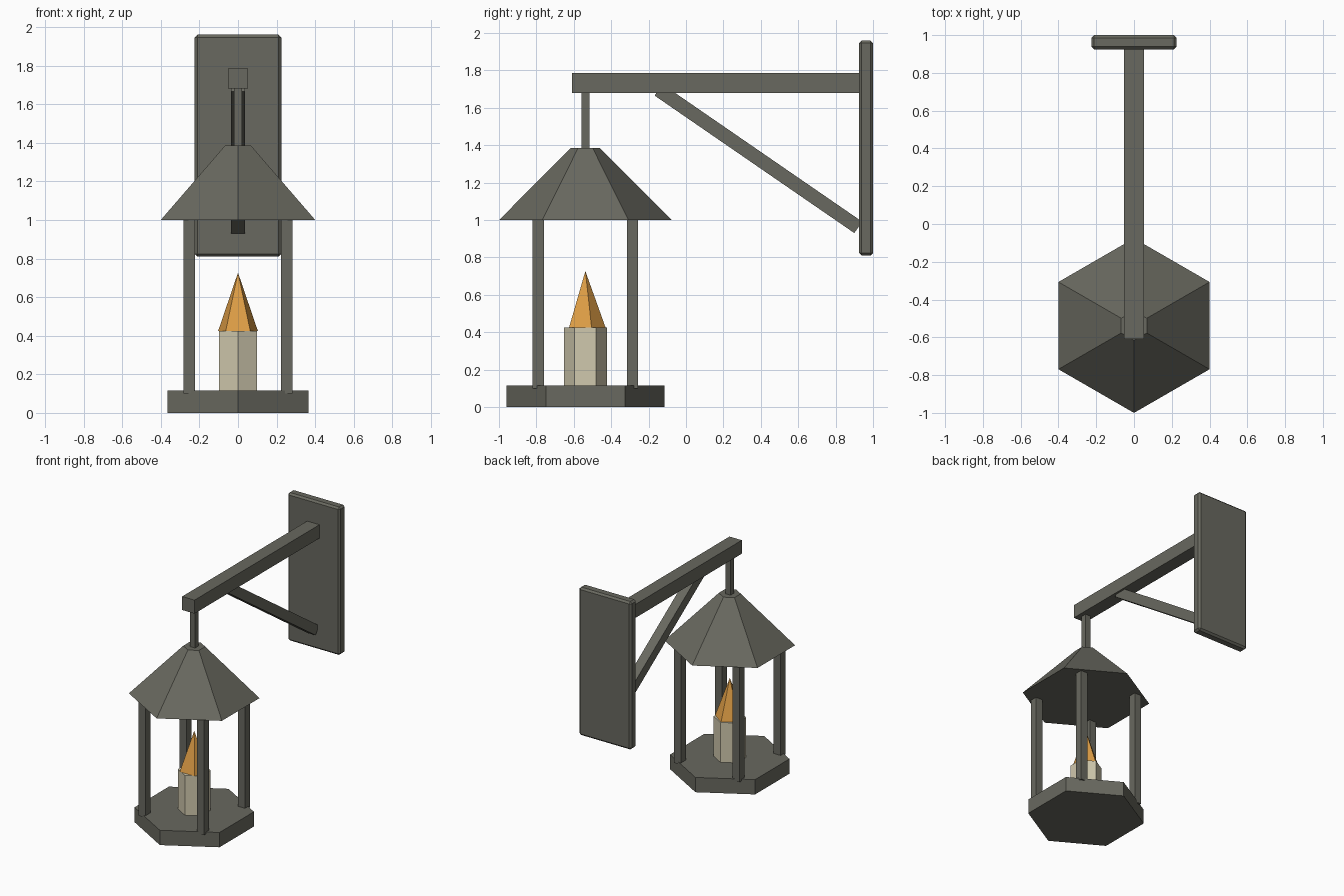
import bpy
import math
from mathutils import Vector

cube = bpy.data.objects.get("Cube")
if cube:
    bpy.data.objects.remove(cube, do_unlink=True)


def material(name, rgb):
    mat = bpy.data.materials.new(name)
    mat.use_nodes = True
    color = (*rgb, 1.0)
    mat.diffuse_color = color
    mat.node_tree.nodes["Principled BSDF"].inputs["Base Color"].default_value = color
    return mat


IRON = material("dark iron", (0.14, 0.14, 0.115))
WAX = material("candle wax", (0.63, 0.58, 0.42))
FLAME = material("flame orange", (0.73, 0.34, 0.06))

LAMP_Y = -0.538  # centre line of the hanging lantern


def make(name, verts, faces, mat):
    mesh = bpy.data.meshes.new(name)
    mesh.from_pydata(verts, [], faces)
    mesh.materials.append(mat)
    obj = bpy.data.objects.new(name, mesh)
    bpy.context.collection.objects.link(obj)
    return obj


def box(name, low, high, mat=IRON):
    """Box between two opposite corners."""
    verts = [(x, y, z) for x in (low[0], high[0])
             for y in (low[1], high[1]) for z in (low[2], high[2])]
    faces = [(0, 1, 3, 2), (4, 6, 7, 5), (0, 4, 5, 1),
             (2, 3, 7, 6), (0, 2, 6, 4), (1, 5, 7, 3)]
    return make(name, verts, faces, mat)


def turned(name, sides, bottom_radius, top_radius, z0, z1, mat):
    """Prism, frustum or pyramid on the lantern axis, one corner toward +y."""
    def ring(radius, z):
        turns = [math.tau * i / sides for i in range(sides)]
        return [(-radius * math.sin(a), LAMP_Y + radius * math.cos(a), z) for a in turns]

    verts = ring(bottom_radius, z0)
    faces = [tuple(reversed(range(sides)))]
    if top_radius:
        verts += ring(top_radius, z1)
        faces.append(tuple(range(sides, 2 * sides)))
    else:
        verts.append((0, LAMP_Y, z1))
    for i in range(sides):
        j = (i + 1) % sides
        if top_radius:
            faces.append((i, j, sides + j, sides + i))
        else:
            faces.append((i, j, sides))
    return make(name, verts, faces, mat)


# Wall bracket: bevelled plate, arm and hanging rod
plate = box("wall_plate", (-0.225, 0.925, 0.81), (0.225, 1.0, 1.96))
bevel = plate.modifiers.new("edge_bevel", "BEVEL")
bevel.width = 0.014
bevel.segments = 1
box("bracket_arm", (-0.053, -0.61, 1.68), (0.053, 0.93, 1.785))
box("hanging_rod", (-0.022, LAMP_Y - 0.022, 1.38), (0.022, LAMP_Y + 0.022, 1.69))

# Diagonal brace from the arm to the plate
start, end = Vector((0, -0.147, 1.696)), Vector((0, 0.921, 0.961))
span = end - start
half = span.length / 2
brace = box("diagonal_brace", (-0.037, -half, -0.037), (0.037, half, 0.037))
brace.location = (start + end) / 2
brace.rotation_euler.x = math.atan2(span.z, span.y)

# Lantern roof and base
turned("lantern_roof", 6, 0.462, 0.078, 1.0, 1.385, IRON)
turned("lantern_base", 6, 0.422, 0.422, 0.0, 0.115, IRON)

# Four corner posts
for side, sx in (("left", 1), ("right", -1)):
    for end_name, sy in (("front", -1), ("back", 1)):
        x, y = 0.252 * sx, LAMP_Y + 0.252 * sy
        box(f"{end_name}_{side}_post", (x - 0.03, y - 0.03, 0.1), (x + 0.03, y + 0.03, 1.01))

# Candle and flame
turned("candle", 6, 0.115, 0.115, 0.11, 0.425, WAX)
turned("flame", 5, 0.108, 0, 0.425, 0.727, FLAME)
